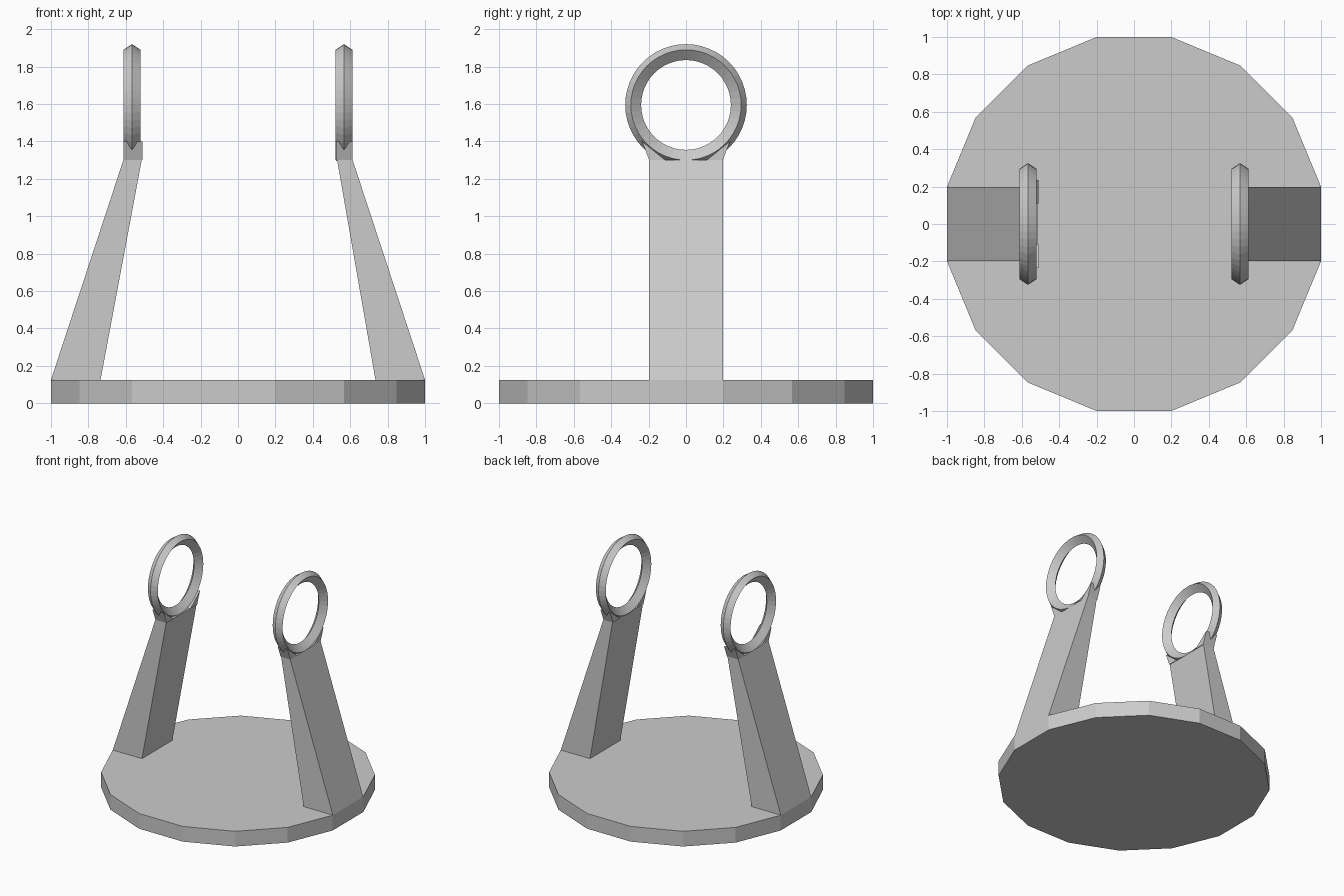
import bpy, bmesh, math
from mathutils import Matrix

cube = bpy.data.objects.get("Cube")
if cube:
    bpy.data.objects.remove(cube)

grey = bpy.data.materials.new("light_grey")
grey.use_nodes = True
colour = (0.6, 0.6, 0.6, 1)
grey.diffuse_color = colour
grey.node_tree.nodes["Principled BSDF"].inputs["Base Color"].default_value = colour

BASE_TOP, LEG_TOP, HALF_DEPTH = 0.125, 1.3, 0.197
RING_X, RING_Z = 0.567, 1.595


def finish(name, bm):
    bmesh.ops.recalc_face_normals(bm, faces=bm.faces)
    mesh = bpy.data.meshes.new(name)
    bm.to_mesh(mesh)
    bm.free()
    mesh.materials.append(grey)
    obj = bpy.data.objects.new(name, mesh)
    bpy.context.collection.objects.link(obj)
    return obj


def prism(name, outline, offset):
    """Extrude a closed outline of 3D points along an offset."""
    bm = bmesh.new()
    face = bm.faces.new([bm.verts.new(p) for p in outline])
    result = bmesh.ops.extrude_face_region(bm, geom=[face])
    moved = [v for v in result["geom"] if isinstance(v, bmesh.types.BMVert)]
    bmesh.ops.translate(bm, verts=moved, vec=offset)
    return finish(name, bm)


def ring(name, x):
    """Revolve a bevelled cross-section around the x direction."""
    bm = bmesh.new()
    section = [(0, 0.325), (0.045, 0.295), (0, 0.24), (-0.045, 0.295)]
    verts = [bm.verts.new((x + dx, 0, RING_Z + r)) for dx, r in section]
    edges = [bm.edges.new((verts[i], verts[i - 1])) for i in range(len(verts))]
    bmesh.ops.spin(bm, geom=verts + edges, cent=(x, 0, RING_Z), axis=(1, 0, 0),
                   angle=math.tau, steps=48, use_merge=True)
    bmesh.ops.remove_doubles(bm, verts=bm.verts, dist=0.0005)
    return finish(name, bm)


# Sixteen-sided base plate with flat sides facing the axes
bm = bmesh.new()
radius = 1 / math.cos(math.pi / 16)
turn = Matrix.Translation((0, 0, BASE_TOP / 2)) @ Matrix.Rotation(math.pi / 16, 4, "Z")
bmesh.ops.create_cone(bm, cap_ends=True, segments=16, radius1=radius,
                      radius2=radius, depth=BASE_TOP, matrix=turn)
# Align a vertex pair with each axis whatever the primitive's start angle
finish("base_plate", bm)

# Tapered legs, ring cradles and rings on both sides
for side, s, inner_top in (("left", 1, 0.53), ("right", -1, 0.515)):
    leg = [(1, BASE_TOP), (0.613, LEG_TOP), (inner_top, LEG_TOP), (0.735, BASE_TOP)]
    prism(side + "_leg", [(s * x, -HALF_DEPTH, z) for x, z in leg],
          (0, 2 * HALF_DEPTH, 0))
    for end, e in (("front", -1), ("back", 1)):
        wedge = [(0.11, LEG_TOP), (HALF_DEPTH, LEG_TOP), (0.235, 1.4)]
        prism(f"{side}_{end}_cradle", [(s * 0.613, e * y, z) for y, z in wedge],
              (-s * (0.613 - inner_top + 0.005), 0, 0))
    ring(side + "_ring", s * RING_X)
